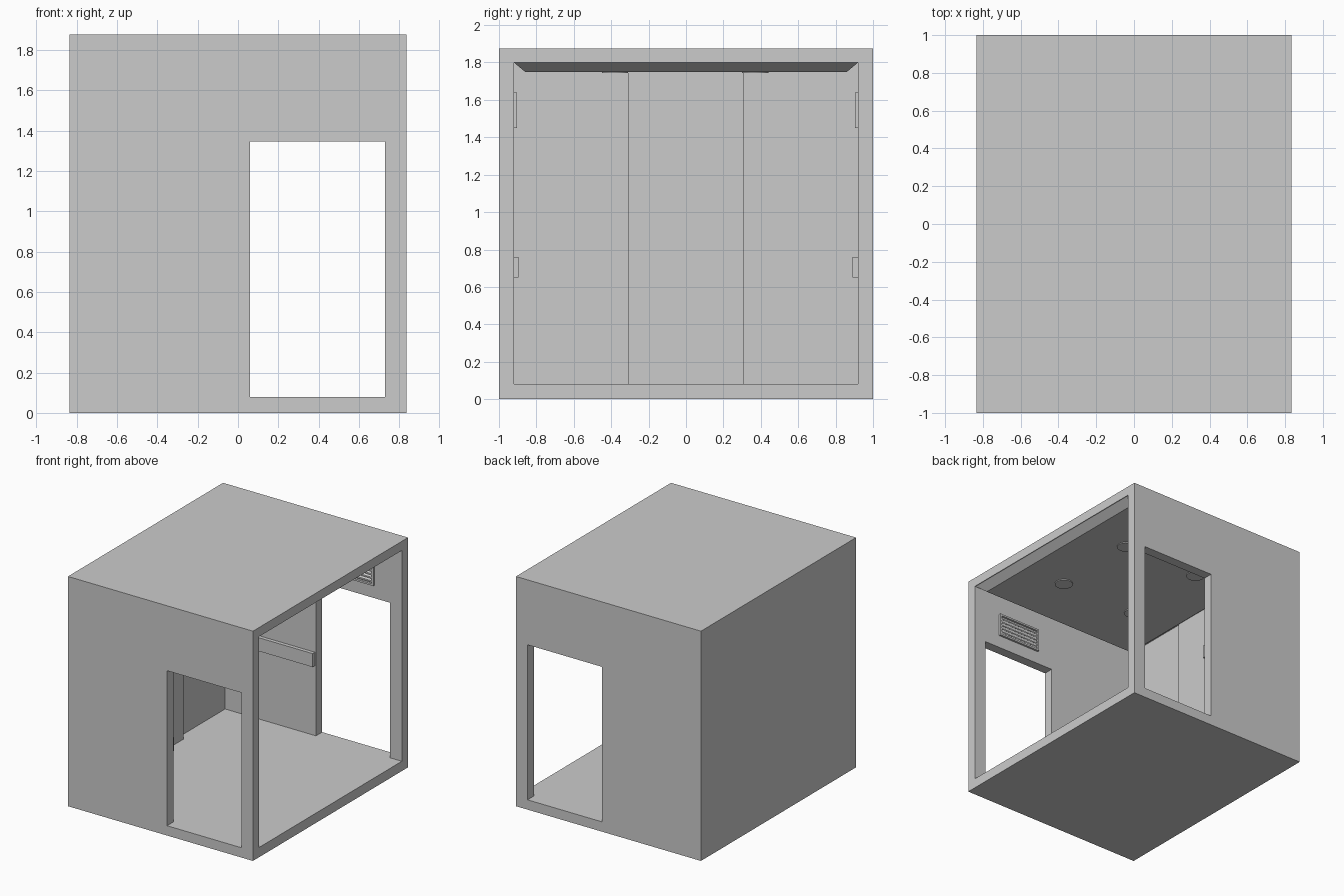
import bpy, bmesh

if "Cube" in bpy.data.objects:
    bpy.data.objects.remove(bpy.data.objects["Cube"])

def finish(name, bm):
    bmesh.ops.recalc_face_normals(bm, faces=bm.faces)
    me = bpy.data.meshes.new(name)
    bm.to_mesh(me)
    bm.free()
    ob = bpy.data.objects.new(name, me)
    bpy.context.collection.objects.link(ob)
    return ob

def add_box(bm, x, y, z):
    """Box from (min, max) ranges."""
    vs = bmesh.ops.create_cube(bm, size=1)["verts"]
    for v in vs:
        v.co = [r[0] if c < 0 else r[1] for c, r in zip(v.co, (x, y, z))]
    return vs

def box(name, x, y, z):
    bm = bmesh.new()
    add_box(bm, x, y, z)
    return finish(name, bm)

def cut(target, cutter):
    m = target.modifiers.new("cut", "BOOLEAN")
    m.operation, m.solver, m.object = "DIFFERENCE", "EXACT", cutter
    cutter.hide_render = True
    bpy.context.view_layer.objects.active = target
    bpy.ops.object.modifier_apply(modifier=m.name)
    bpy.data.objects.remove(cutter)

# Cabin shell: hollow, open on the right, doorway through front and back
shell = box("cabin_shell", (-0.835, 0.835), (-1, 1), (0, 1.875))
cut(shell, box("room_cutter", (-0.76, 1.0), (-0.92, 0.92), (0.08, 1.80)))
cut(shell, box("door_cutter", (0.06, 0.73), (-1.2, 1.2), (0.08, 1.345)))

# Raised middle panel on the closed left wall
box("wall_panel", (-0.76, -0.71), (-0.31, 0.31), (0.08, 1.80))

# Dropped ceiling with sloped edges
bm = bmesh.new()
for v in add_box(bm, (-0.76, 0.83), (-0.92, 0.92), (1.75, 1.80)):
    if v.co.z < 1.77:
        v.co.x += 0.065 if v.co.x < 0 else -0.065
        v.co.y += 0.06 if v.co.y < 0 else -0.06
finish("ceiling_panel", bm)

# Round ceiling lights
for x in (-0.31, 0.39):
    for y in (-0.38, 0.37):
        bpy.ops.mesh.primitive_cylinder_add(vertices=32, radius=0.07, depth=0.01,
                                            location=(x, y, 1.748))
        bpy.context.object.name = "ceiling_light"
        bpy.ops.object.shade_smooth_by_angle()

# Handrails and louvred vents on the front and back walls
for side, s, depth in (("front", -1, 0.025), ("back", 1, 0.03)):
    def span(d):
        return tuple(sorted((s * 0.92, s * (0.92 - d))))
    box(side + "_handrail", (-0.70, 0.05), span(depth), (0.65, 0.76))
    bm = bmesh.new()
    x0, x1, z0, z1, t = 0.20, 0.59, 1.45, 1.64, 0.015
    for z in (z0, z1 - t):
        add_box(bm, (x0, x1), span(0.017), (z, z + t))
    for x in (x0, x1 - t):
        add_box(bm, (x, x + t), span(0.017), (z0 + t, z1 - t))
    for i in range(5):
        z = z0 + 0.026 + i * 0.029
        for v in add_box(bm, (x0 + t, x1 - t), span(0.014), (z, z + 0.012)):
            if abs(v.co.y) > 0.915:
                v.co.z += 0.010
    finish(side + "_vent", bm)
